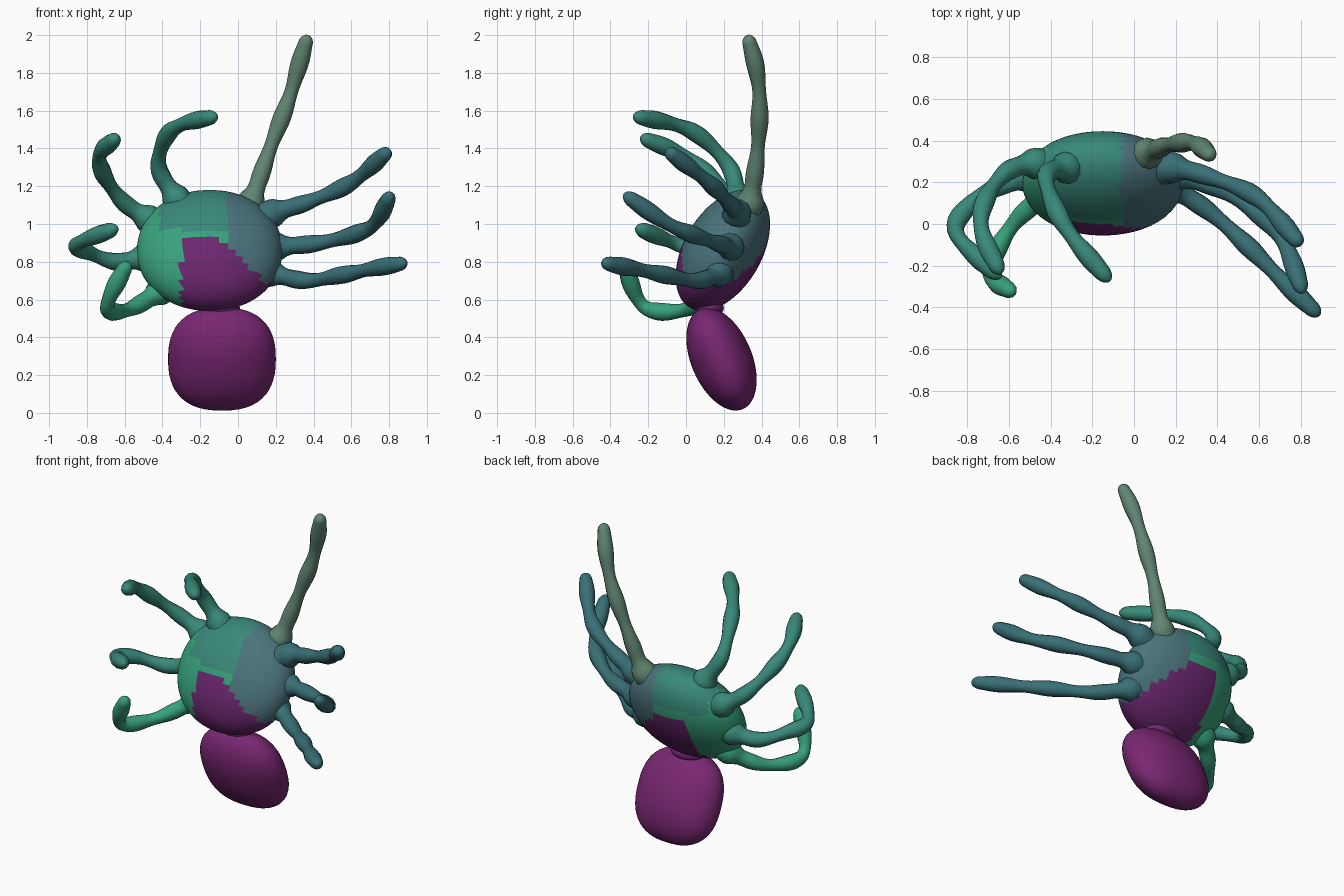
import bpy, bmesh, math
from mathutils import Vector, Matrix

if "Cube" in bpy.data.objects:
    bpy.data.objects.remove(bpy.data.objects["Cube"])


def material(name, rgb):
    m = bpy.data.materials.new(name)
    m.diffuse_color = (*rgb, 1)
    m.use_nodes = True
    m.node_tree.nodes["Principled BSDF"].inputs["Base Color"].default_value = m.diffuse_color
    return m


GREEN = material("green", (0.04, 0.36, 0.20))
TEAL = material("teal", (0.04, 0.25, 0.19))
SLATE = material("slate", (0.07, 0.17, 0.20))
BLUE = material("blue_teal", (0.04, 0.16, 0.18))
OLIVE = material("olive", (0.12, 0.24, 0.17))
PURPLE = material("purple", (0.15, 0.02, 0.16))
MAGENTA = material("magenta", (0.19, 0.02, 0.17))


def blob(name, centre, radii, tilt, mats, power=2.0):
    """Tilted ellipsoid; power above 2 squares its front outline."""
    bm = bmesh.new()
    bmesh.ops.create_uvsphere(bm, u_segments=48, v_segments=32, radius=1)
    for v in bm.verts:
        x, y, z = v.co
        side = (abs(x) ** power + abs(z) ** power) ** (2 / power)
        v.co /= math.sqrt(side + y * y)
    bm.transform(Matrix.Translation(centre) @ Matrix.Rotation(math.radians(tilt), 4, 'X')
                 @ Matrix.Diagonal((*radii, 1)))
    me = bpy.data.meshes.new(name)
    for f in bm.faces:
        f.smooth = True
    bm.to_mesh(me)
    bm.free()
    for m in mats:
        me.materials.append(m)
    ob = bpy.data.objects.new(name, me)
    bpy.context.collection.objects.link(ob)
    return ob


BODY = Vector((-0.15, 0.195, 0.86))

# Main body with patches of colour
body = blob("body", BODY, (0.385, 0.206, 0.35), -30, [GREEN, TEAL, SLATE, PURPLE], 2.1)
for p in body.data.polygons:
    x, y, z = p.center
    if z < 0.92 - 0.9 * max(0, x + 0.1) and x > -0.3:
        p.material_index = 3
    elif x > -0.06:
        p.material_index = 2
    elif z > 0.97 and x > -0.42:
        p.material_index = 1

# Abdomen and the narrow waist joining it to the body
blob("abdomen", (-0.085, 0.188, 0.285), (0.285, 0.161, 0.288), 23, [MAGENTA], 2.5)
blob("waist", (-0.10, 0.125, 0.555), (0.11, 0.075, 0.05), 0, [PURPLE])


def catmull(a, b, c, d, t):
    return 0.5 * (2 * b + (c - a) * t + (2 * a - 5 * b + 4 * c - d) * t * t
                  + (3 * b - a - 3 * c + d) * t ** 3)


def leg(name, points, mat, thick=0.042):
    """Round limb: flared root, pinched joints, rounded tip."""
    pts = [Vector(p) for p in points]
    pts.insert(0, pts[0].lerp(BODY, 0.25))
    ctl = [2 * pts[0] - pts[1]] + pts + [2 * pts[-1] - pts[-2]]
    path = [catmull(*ctl[i:i + 4], k / 8) for i in range(len(pts) - 1) for k in range(8)]
    path.append(pts[-1])
    dist = [0.0]
    for a, b in zip(path, path[1:]):
        dist.append(dist[-1] + (b - a).length)
    total = dist[-1]
    root = (pts[1] - pts[0]).length
    # shorten to make room for the dome at the tip
    samples = []
    for p, d in zip(path, dist):
        if d < total - thick:
            s = max(0, d - root)
            wave = 1 - 0.14 * math.cos(2 * math.pi * 3 * s / (total - root))
            samples.append((p, thick * wave + 0.04 * math.exp(-(s / 0.05) ** 2)))
    end, r_end = samples[-1]
    for k in range(1, 7):
        a = k / 6 * math.pi / 2
        samples.append((end.lerp(pts[-1], math.sin(a)), max(0.0005, r_end * math.cos(a))))
    cu = bpy.data.curves.new(name, 'CURVE')
    cu.dimensions = '3D'
    cu.bevel_depth = 1
    cu.bevel_resolution = 4
    cu.use_fill_caps = True
    sp = cu.splines.new('POLY')
    sp.points.add(len(samples) - 1)
    for q, (p, r) in zip(sp.points, samples):
        q.co = (*p, 1)
        q.radius = r
    sp.use_smooth = True
    cu.materials.append(mat)
    ob = bpy.data.objects.new(name, cu)
    bpy.context.collection.objects.link(ob)
    bpy.ops.object.select_all(action='DESELECT')
    ob.select_set(True)
    bpy.context.view_layer.objects.active = ob
    bpy.ops.object.convert(target='MESH')


# Right-hand legs, top to bottom
leg("right_leg_1", [(0.07, 0.34, 1.12), (0.17, 0.38, 1.40), (0.265, 0.39, 1.65),
                    (0.32, 0.37, 1.83), (0.37, 0.325, 2.0)], OLIVE)
leg("right_leg_2", [(0.19, 0.27, 1.06), (0.38, 0.22, 1.12), (0.60, 0.12, 1.22),
                    (0.80, -0.10, 1.39)], BLUE)
leg("right_leg_3", [(0.21, 0.23, 0.88), (0.43, 0.16, 0.90), (0.63, 0.02, 0.95),
                    (0.73, -0.11, 1.01), (0.81, -0.33, 1.16)], BLUE)
leg("right_leg_4", [(0.18, 0.17, 0.74), (0.36, 0.06, 0.70), (0.55, -0.11, 0.73),
                    (0.72, -0.28, 0.765), (0.89, -0.44, 0.795)], BLUE)

# Left-hand legs, top to bottom
leg("left_leg_1", [(-0.33, 0.27, 1.14), (-0.42, 0.23, 1.30), (-0.38, 0.08, 1.46),
                   (-0.29, -0.07, 1.53), (-0.115, -0.275, 1.57)], TEAL)
leg("left_leg_2", [(-0.48, 0.29, 1.03), (-0.61, 0.25, 1.12), (-0.71, 0.12, 1.26),
                   (-0.73, -0.03, 1.37), (-0.64, -0.24, 1.46)], TEAL)
leg("left_leg_3", [(-0.50, 0.22, 0.82), (-0.65, 0.18, 0.80), (-0.79, 0.09, 0.85),
                   (-0.85, -0.05, 0.895), (-0.64, -0.26, 0.98)], TEAL)
leg("left_leg_4", [(-0.42, 0.14, 0.64), (-0.57, 0.01, 0.55), (-0.68, -0.17, 0.54),
                   (-0.68, -0.26, 0.61), (-0.58, -0.33, 0.80)], GREEN)
